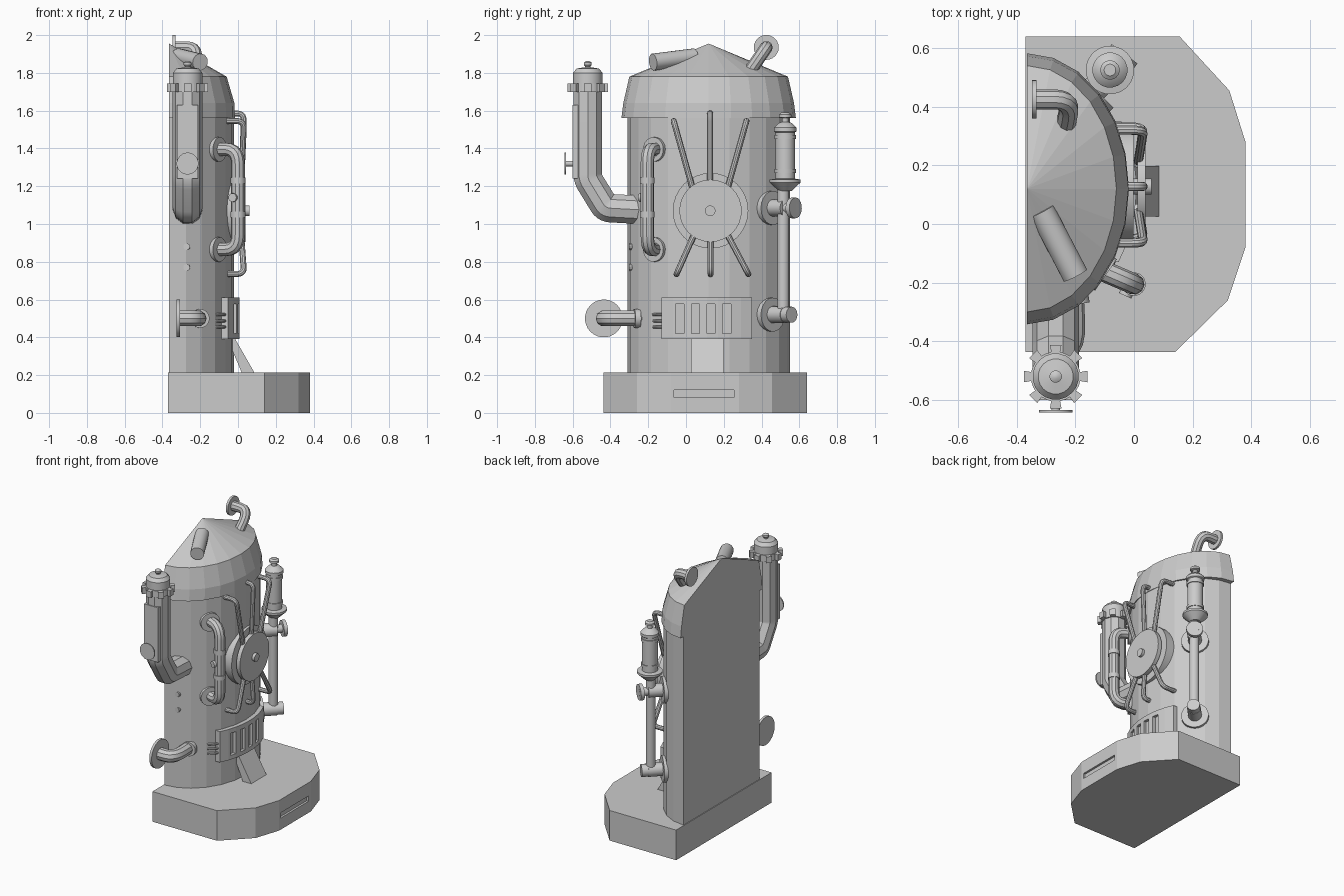
import bpy, bmesh
from math import sin, cos, pi, asin, sqrt
from mathutils import Vector as V

if "Cube" in bpy.data.objects:
    bpy.data.objects.remove(bpy.data.objects["Cube"])

BX, BY = -0.365, 0.12          # centre of the half-elliptical body
RX, RY = 0.345, 0.43

def add(name, bm, smooth=False):
    bmesh.ops.recalc_face_normals(bm, faces=bm.faces)
    me = bpy.data.meshes.new(name)
    bm.to_mesh(me)
    bm.free()
    ob = bpy.data.objects.new(name, me)
    bpy.context.collection.objects.link(ob)
    if smooth:
        soften(ob)
    return ob

def soften(ob):
    bpy.ops.object.select_all(action='DESELECT')
    bpy.context.view_layer.objects.active = ob
    ob.select_set(True)
    bpy.ops.object.shade_smooth_by_angle(angle=0.6)

def prism(name, pts, a, b, axis='z'):
    """Extrude a 2D outline: (x,y) along z, or (x,z) along y."""
    bm = bmesh.new()
    f = (lambda p, h: (p[0], p[1], h)) if axis == 'z' else (lambda p, h: (p[0], h, p[1]))
    lo, hi = ([bm.verts.new(f(p, h)) for p in pts] for h in (a, b))
    n = len(pts)
    bm.faces.new(lo)
    bm.faces.new(hi)
    for i in range(n):
        bm.faces.new((lo[i], lo[(i + 1) % n], hi[(i + 1) % n], hi[i]))
    return add(name, bm)

def box(name, x0, x1, y0, y1, z0, z1):
    return prism(name, [(x0, y0), (x1, y0), (x1, y1), (x0, y1)], z0, z1)

def turned(name, origin, axis, prof, n=20):
    """Revolve (distance along axis, radius) points around an axis."""
    axis = V(axis).normalized()
    u = axis.orthogonal().normalized()
    w = axis.cross(u)
    bm = bmesh.new()
    rings = [[bm.verts.new(V(origin) + axis * h + (u * cos(2 * pi * i / n) + w * sin(2 * pi * i / n)) * r)
              for i in range(n)] for h, r in prof]
    for a, b in zip(rings, rings[1:]):
        for i in range(n):
            j = (i + 1) % n
            bm.faces.new((a[i], a[j], b[j], b[i]))
    bm.faces.new(rings[0])
    bm.faces.new(rings[-1])
    return add(name, bm, True)

def rod(name, a, b, r, n=20):
    d = V(b) - V(a)
    return turned(name, a, d, [(0, r), (d.length, r)], n)

def tube(name, pts, r, bend=0.06):
    """Round pipe along a path with rounded corners."""
    pts = [V(p) for p in pts]
    path = [pts[0]]
    for a, p, b in zip(pts, pts[1:], pts[2:]):
        s = p + (a - p).normalized() * min(bend, (a - p).length * 0.49)
        e = p + (b - p).normalized() * min(bend, (b - p).length * 0.49)
        path += [s * (1 - t) ** 2 + p * 2 * t * (1 - t) + e * t * t for t in (0, .2, .4, .6, .8, 1)]
    path.append(pts[-1])
    cu = bpy.data.curves.new(name, 'CURVE')
    cu.dimensions = '3D'
    cu.bevel_depth, cu.bevel_resolution, cu.use_fill_caps = r, 3, True
    sp = cu.splines.new('POLY')
    sp.points.add(len(path) - 1)
    for q, p in zip(sp.points, path):
        q.co = (*p, 1)
    ob = bpy.data.objects.new(name, cu)
    bpy.context.collection.objects.link(ob)
    bpy.ops.object.select_all(action='DESELECT')
    bpy.context.view_layer.objects.active = ob
    ob.select_set(True)
    bpy.ops.object.convert(target='MESH')
    soften(bpy.context.object)

def cut(ob, cutter):
    m = ob.modifiers.new('cut', 'BOOLEAN')
    m.operation, m.object, m.solver = 'DIFFERENCE', cutter, 'EXACT'
    bpy.context.view_layer.objects.active = ob
    bpy.ops.object.modifier_apply(modifier=m.name)
    bpy.data.objects.remove(cutter)

def surf(y, off=0.0):
    """x of the body surface at a given y."""
    return BX + (RX + off) * sqrt(max(0, 1 - ((y - BY) / (RY + off)) ** 2))

# base with a slot in its front edge
base = prism('base', [(-.37, .64), (.155, .64), (.325, .455), (.38, .28), (.38, -.08),
                      (.32, -.26), (.14, -.437), (-.37, -.437)], 0, .215)
cut(base, box('slot_cutter', .365, .5, -.063, .254, .082, .12))

# boiler body, rim and roof: stacked half-ellipses with a flat back
bm = bmesh.new()
prof = [(.2, RX, RY), (1.56, RX, RY), (1.56, .348, .462), (1.64, .346, .452), (1.78, .305, .42)]
rings = [[bm.verts.new((BX + rx * cos(t), BY + ry * sin(t), z))
          for t in [-pi / 2 + pi * i / 12 for i in range(13)]] for z, rx, ry in prof]
apex = bm.verts.new((BX, BY, 1.955))
for a, b in zip(rings, rings[1:]):
    for i in range(12):
        bm.faces.new((a[i], a[i + 1], b[i + 1], b[i]))
for i in range(12):
    bm.faces.new((rings[-1][i], rings[-1][i + 1], apex))
bm.faces.new(rings[0])
bm.faces.new([r[0] for r in rings] + [apex] + [r[-1] for r in reversed(rings)])
add('boiler_body', bm)

# chimney pipe on the front with cap, toothed collar, plate and valve
cx, cy = -.267, -.52
tube('chimney_pipe', [(cx, -.24, 1.075), (cx, -.425, 1.085), (cx, cy, 1.24), (cx, cy, 1.72)], .079, .025)
gear = []
for i in range(8):
    for d, r in ((-.36, .085), (-.18, .085), (-.18, .11), (.18, .11), (.18, .085)):
        t = 2 * pi * i / 8 + d
        gear.append((cx + r * cos(t), cy + r * sin(t)))
prism('chimney_collar', gear, 1.70, 1.745)
turned('chimney_cap', (cx, cy, 1.74), (0, 0, 1), [(0, .079), (.06, .079), (.083, .06), (.09, .015),
       (.095, .015), (.103, .021), (.115, .021), (.123, .008)])
box('chimney_plate', cx - .055, cx + .055, -.6, -.56, 1.24, 1.63)
rod('chimney_valve_stem', (cx, -.58, 1.32), (cx, -.64, 1.32), .015)
rod('chimney_valve_disc', (cx, -.634, 1.32), (cx, -.643, 1.32), .058)

# side handle pipe with wall flanges
out = V((.82, -.57, 0))
hx, hy = -.108, -.165
tube('handle_pipe', [(hx - .02, hy + .015, 1.395), (.0, -.205, 1.395), (.0, -.205, .865),
                     (hx - .02, hy + .015, .865)], .036, .08)
for z in (.865, 1.395):
    rod('handle_flange', V((hx, hy, z)) - out * .02, V((hx, hy, z)) + out * .015, .065)
rod('handle_knob', (-.01, -.2, 1.14), (-.03, -.245, 1.14), .023)
for z in (1.05, 1.23):
    rod('handle_band', (0, -.205, z - .015), (0, -.205, z + .015), .04)

# round hatch with six hooked spokes
rod('hatch_plate', (-.08, .13, 1.07), (-.002, .13, 1.07), .2, 32)
rod('hatch_disc', (.012, .155 - .025, 1.07), (.04, .13, 1.07), .165, 32)
rod('hatch_hub', (-.02, .128, 1.07), (.06, .128, 1.07), .028)
for y0, y1, z0, z1 in ((.04, -.065, 1.17, 1.545), (.128, .128, 1.17, 1.585), (.215, .32, 1.17, 1.545),
                       (.055, -.05, .97, .735), (.13, .13, .97, .735), (.205, .33, .97, .735)):
    tube('hatch_spoke', [(.015, y0, z0), (.032, y1, z1), (surf(y1) - .02, y1, z1)], .016, .04)

# curved grille with slots and hinge prongs
ys = [-.13 + .48 * i / 8 for i in range(9)]
grille = prism('grille', [(surf(y, -.02), y) for y in ys] + [(surf(y, .028), y) for y in reversed(ys)], .39, .61)
for y in (-.033, .05, .132, .215):
    cut(grille, box('grille_cutter', surf(y, .028) - .02, .1, y - .022, y + .022, .42, .577))
for z in (.455, .487, .52):
    tube('grille_prong', [(surf(-.12, .01), -.12, z), (surf(-.15, .015), -.15, z), (surf(-.175) - .01, -.175, z)], .008, .01)

# sloping chute below the grille
prism('chute', [(-.06, .4), (-.02, .4), (.087, .213), (.02, .213)], .026, .198, 'y')

# gauge column on the +y side
px, py = -.082, .515
rod('gauge_pipe', (px, py, .5), (px, py, 1.24), .032)
turned('gauge_bulb', (px, py + .01, 1.175), (0, 0, 1), [(0, .035), (.045, .083), (.06, .083), (.065, .052),
       (.31, .052), (.315, .06), (.335, .06), (.36, .035), (.365, .017), (.385, .017), (.39, .033), (.405, .033), (.415, .02)])
for z in (1.27, 1.45):
    rod('gauge_band', (px, py + .01, z), (px, py + .01, z + .02), .057)
side = V((.7, .7, 0))
for z in (.52, 1.085):
    p = V((surf(.45), .45, z))
    rod('gauge_flange', p - side * .03, p + side * .015, .09)
    rod('gauge_branch', p - side * .02, V((px, py, z)) + side * .02, .045)
rod('gauge_plug', (px - .01, py - .01, .52), (px + .045, py + .045, .52), .042)
rod('gauge_valve_stem', (px, py, 1.085), (px + .05, py + .065, 1.085), .028)
rod('gauge_valve_wheel', (px + .035, py + .045, 1.085), (px + .05, py + .065, 1.085), .055)

# lower elbow pipe with open flange
tube('lower_pipe', [(-.215, -.22, .5), (-.205, -.435, .5), (-.315, -.435, .5)], .043, .1)
rod('lower_flange', (-.326, -.435, .5), (-.308, -.435, .5), .1, 28)
rod('lower_collar', (-.205, -.245, .5), (-.2, -.275, .5), .05)

# roof pipes
rod('roof_stub', (-.315, .045, 1.885), (-.2, -.175, 1.857), .045)
tube('roof_pipe', [(-.335, .425, 1.935), (-.215, .425, 1.935), (-.235, .325, 1.79)], .034, .08)
rod('roof_flange', (-.348, .425, 1.935), (-.332, .425, 1.935), .066, 24)

# small rivets on the body side
for z in (.77, .88):
    rod('rivet', (-.27, -.27, z), (-.272, -.3, z), .018, 10)
